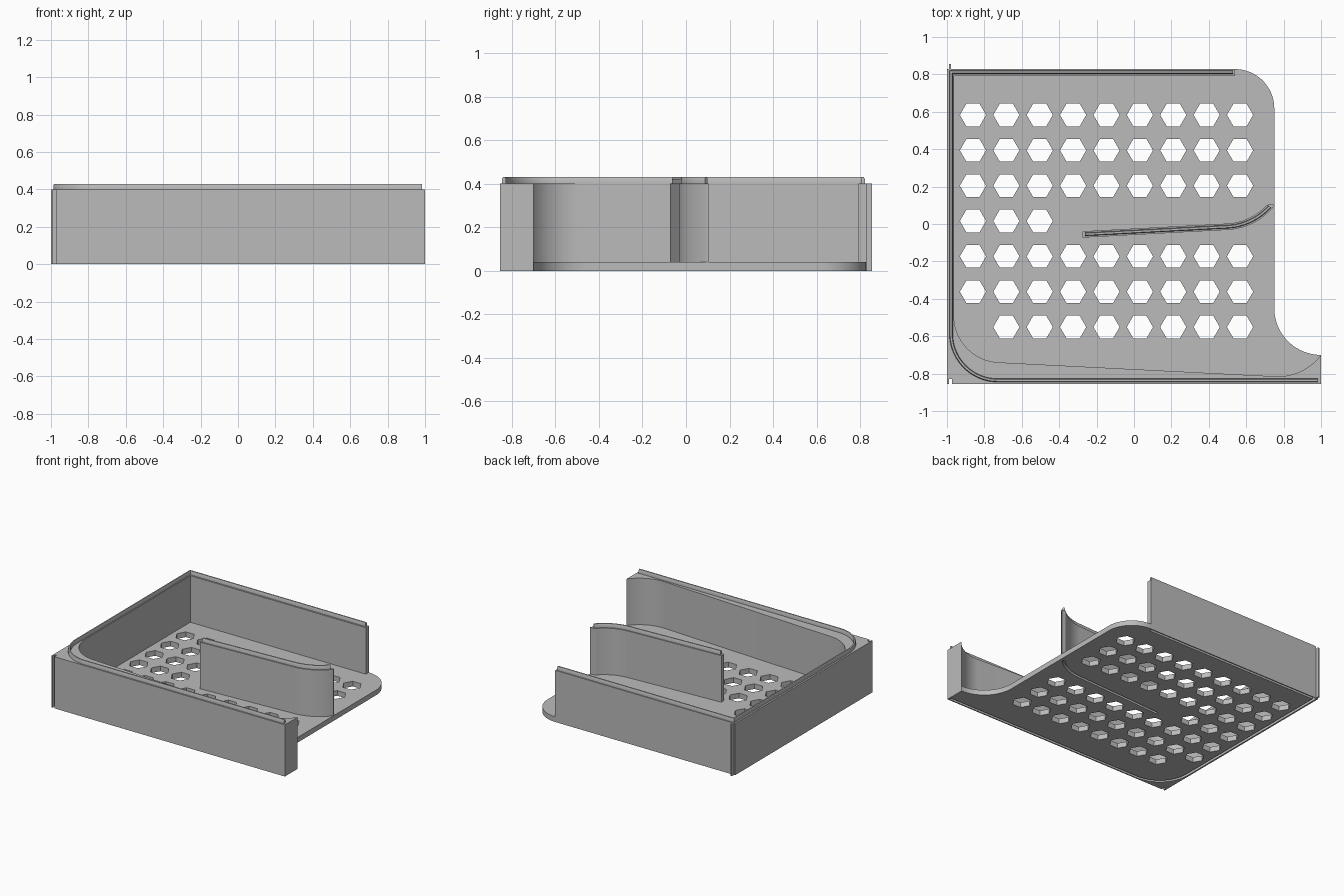
import bpy, bmesh
from math import cos, sin, radians
from mathutils import Vector

cube = bpy.data.objects.get("Cube")
if cube:
    bpy.data.objects.remove(cube, do_unlink=True)

# Single grey plastic
grey = bpy.data.materials.new("plain_grey")
grey.use_nodes = True
COLOR = (0.5, 0.5, 0.5, 1)
grey.diffuse_color = COLOR
grey.node_tree.nodes["Principled BSDF"].inputs["Base Color"].default_value = COLOR

FLOOR, RIM, TOP = 0.04, 0.40, 0.43
BACK, FRONT = 0.828, -0.855


def arc(cx, cy, r, a0, a1, n=20):
    angles = [radians(a0 + (a1 - a0) * i / n) for i in range(n + 1)]
    return [(cx + r * cos(a), cy + r * sin(a)) for a in angles]


def finish(name, bm):
    bmesh.ops.remove_doubles(bm, verts=bm.verts, dist=1e-5)
    bmesh.ops.recalc_face_normals(bm, faces=bm.faces)
    mesh = bpy.data.meshes.new(name)
    bm.to_mesh(mesh)
    bm.free()
    mesh.materials.append(grey)
    obj = bpy.data.objects.new(name, mesh)
    bpy.context.collection.objects.link(obj)
    return obj


def add_prism(bm, outline, z0, z1):
    low = [bm.verts.new((x, y, z0)) for x, y in outline]
    high = [bm.verts.new((x, y, z1)) for x, y in outline]
    bm.faces.new(low[::-1])
    bm.faces.new(high)
    n = len(low)
    for i in range(n):
        j = (i + 1) % n
        bm.faces.new((low[i], low[j], high[j], high[i]))


def prism(name, outline, z0, z1):
    bm = bmesh.new()
    add_prism(bm, outline, z0, z1)
    return finish(name, bm)


def sweep(name, path, levels, limit=(9, 9)):
    """Run a symmetric section, given as (half width, z) levels, along a path with mitred corners."""
    pts = [Vector(p) for p in path]
    dirs = [(b - a).normalized() for a, b in zip(pts, pts[1:])]
    sides = [Vector((-d.y, d.x)) for d in dirs]
    section = [(-w, z) for w, z in levels] + [(w, z) for w, z in reversed(levels)]
    bm = bmesh.new()
    rings = []
    for i, p in enumerate(pts):
        a, b = sides[max(i - 1, 0)], sides[min(i, len(sides) - 1)]
        mitre = (a + b) / (1 + a.dot(b))
        ring = []
        for w, z in section:
            q = p + mitre * w
            ring.append(bm.verts.new((min(q.x, limit[0]), min(q.y, limit[1]), z)))
        rings.append(ring)
    k = len(section)
    for r0, r1 in zip(rings, rings[1:]):
        for i in range(k):
            j = (i + 1) % k
            bm.faces.new((r0[i], r0[j], r1[j], r1[i]))
    bm.faces.new(rings[0])
    bm.faces.new(rings[-1][::-1])
    return finish(name, bm)


def cut(obj, cutter):
    mod = obj.modifiers.new("cut", "BOOLEAN")
    mod.operation, mod.solver, mod.object = "DIFFERENCE", "EXACT", cutter
    bpy.context.view_layer.update()
    result = obj.evaluated_get(bpy.context.evaluated_depsgraph_get())
    mesh = bpy.data.meshes.new_from_object(result)
    obj.modifiers.clear()
    obj.data = mesh
    bpy.data.objects.remove(cutter, do_unlink=True)


# Shared corner details: locating groove at the front, matching key at the back
front_edge = [(-1, FRONT), (-0.99, FRONT), (-0.99, -0.828), (-0.973, -0.828),
              (-0.973, FRONT), (1, FRONT), (1, -0.70)]
back_edge = [(-0.978, BACK), (-0.978, 0.855), (-0.99, 0.855), (-0.99, BACK), (-1, BACK)]

# Floor plate
floor = prism("floor_plate",
              front_edge + arc(1, -0.45, 0.25, 270, 180)
              + arc(0.54, BACK - 0.21, 0.21, 0, 90) + back_edge, 0, FLOOR)

# Outer wall, thickened along the front
walls = prism("outer_wall",
              front_edge + arc(0.769, -0.526, 0.289, -37, -93)
              + arc(-0.713, -0.49, 0.25, 267, 180)
              + [(-0.963, 0.792), (0.54, 0.792), (0.54, BACK)] + back_edge, FLOOR, RIM)

# Centre lines of the wall lip and the divider
lip_path = ([(0.985, -0.836)] + arc(-0.728, -0.586, 0.25, 270, 180)
            + [(-0.978, 0.812), (0.528, 0.812)])
bend = (0.483, 0.311, 0.326)
divider_path = [(-0.275, -0.056)] + arc(*bend, -87, -33)
divider_lip_path = [(-0.262, -0.055)] + arc(*bend, -87, -42)

divider = sweep("divider", divider_path, [(0.017, FLOOR), (0.017, RIM)], (0.75, 0.103))
lip_section = [(0.009, RIM), (0.009, 0.422), (0.005, TOP)]
wall_lip = sweep("wall_lip", lip_path, lip_section)
divider_lip = sweep("divider_lip", divider_lip_path, lip_section)

# Stacking grooves under the floor
groove = [(0.01, -0.02), (0.01, 0.028)]
cut(floor, sweep("wall_groove_cutter", lip_path, groove))
cut(floor, sweep("divider_groove_cutter", divider_lip_path, groove))

# Hexagonal holes, left out under the divider and the thick corner
holes = bmesh.new()
for row in range(7):
    for col in range(9):
        if (row == 3 and col > 2) or (row == 6 and col == 0):
            continue
        hexagon = arc(-0.861 + 0.1785 * col, 0.583 - 0.189 * row, 0.07, 0, 300, 5)
        add_prism(holes, hexagon, -0.05, 0.1)
cut(floor, finish("hole_cutter", holes))

# Smooth the curves and keep the edges crisp
bpy.ops.object.select_all(action="DESELECT")
for obj in (floor, walls, divider, wall_lip, divider_lip):
    obj.select_set(True)
bpy.context.view_layer.objects.active = floor
bpy.ops.object.shade_smooth_by_angle(angle=radians(30))
